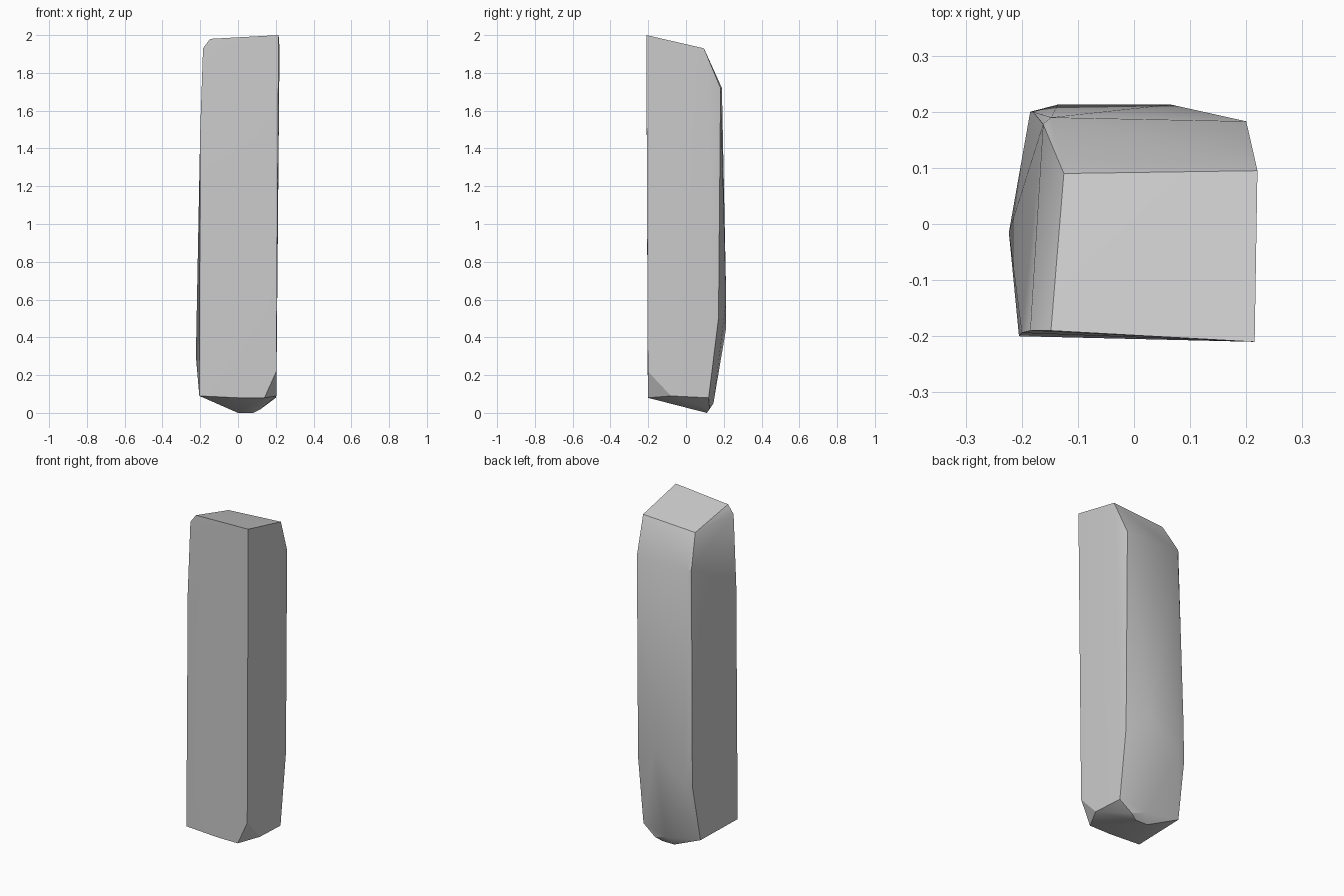
import bpy
import bmesh
import math

# Remove the default object
default_cube = bpy.data.objects.get("Cube")
if default_cube:
    bpy.data.objects.remove(default_cube, do_unlink=True)


def make_material(name, colour):
    """Create one flat material with matching viewport and render colour."""
    material = bpy.data.materials.new(name)
    material.use_nodes = True
    material.diffuse_color = colour
    shader = next(node for node in material.node_tree.nodes
                  if node.type == "BSDF_PRINCIPLED")
    shader.inputs["Base Color"].default_value = colour
    shader.inputs["Roughness"].default_value = 0.9
    return material


def make_hewn_stone(name, corner_groups, material, smooth_angle):
    """Wrap a faceted convex stone around its corner points."""
    mesh = bpy.data.meshes.new(name)
    bm = bmesh.new()
    for group in corner_groups:
        for corner in group:
            bm.verts.new(corner)
    hull = bmesh.ops.convex_hull(bm, input=bm.verts[:])
    unused = {item for item in hull["geom_interior"] + hull["geom_unused"]
              if isinstance(item, bmesh.types.BMVert) and item.is_valid}
    bmesh.ops.delete(bm, geom=list(unused), context="VERTS")
    bmesh.ops.recalc_face_normals(bm, faces=bm.faces[:])
    bm.to_mesh(mesh)
    bm.free()

    stone = bpy.data.objects.new(name, mesh)
    bpy.context.collection.objects.link(stone)
    mesh.materials.append(material)
    bpy.ops.object.select_all(action="DESELECT")
    stone.select_set(True)
    bpy.context.view_layer.objects.active = stone
    bpy.ops.object.shade_smooth_by_angle(angle=math.radians(smooth_angle))
    return stone


# Sloping top with a narrow chamfer along its left edge
top = [(.215, -.21, 2), (-.148, -.19, 1.98), (-.125, .09, 1.91),
       (.22, .095, 1.93), (-.185, -.19, 1.93)]

# Shoulder below the sloped back of the top
shoulder = [(.2, .183, 1.72), (-.148, .19, 1.72), (-.162, .178, 1.74),
            (-.2, -.194, 1.5)]

# Slight bulge of the back and left side
bulge = [(.065, .213, .6), (-.135, .213, .45), (-.18, .2, .68),
         (-.185, .2, .42), (.2, .172, .5), (-.223, -.015, .3)]

# Lower rim with one cut corner at the front
rim = [(-.205, -.2, .09), (0, -.202, .08), (.14, -.202, .08),
       (.203, -.202, .22), (.203, -.08, .09), (.2, .12, .08),
       (-.195, .14, .09)]

# Blunt foot set towards the back
foot = [(0, .11, 0), (.08, .11, 0), (.12, .125, .02), (.03, .145, .05)]

stone_grey = make_material("stone_grey", (.6, .6, .6, 1))
make_hewn_stone("stone_pillar", [top, shoulder, bulge, rim, foot],
                stone_grey, 28)
